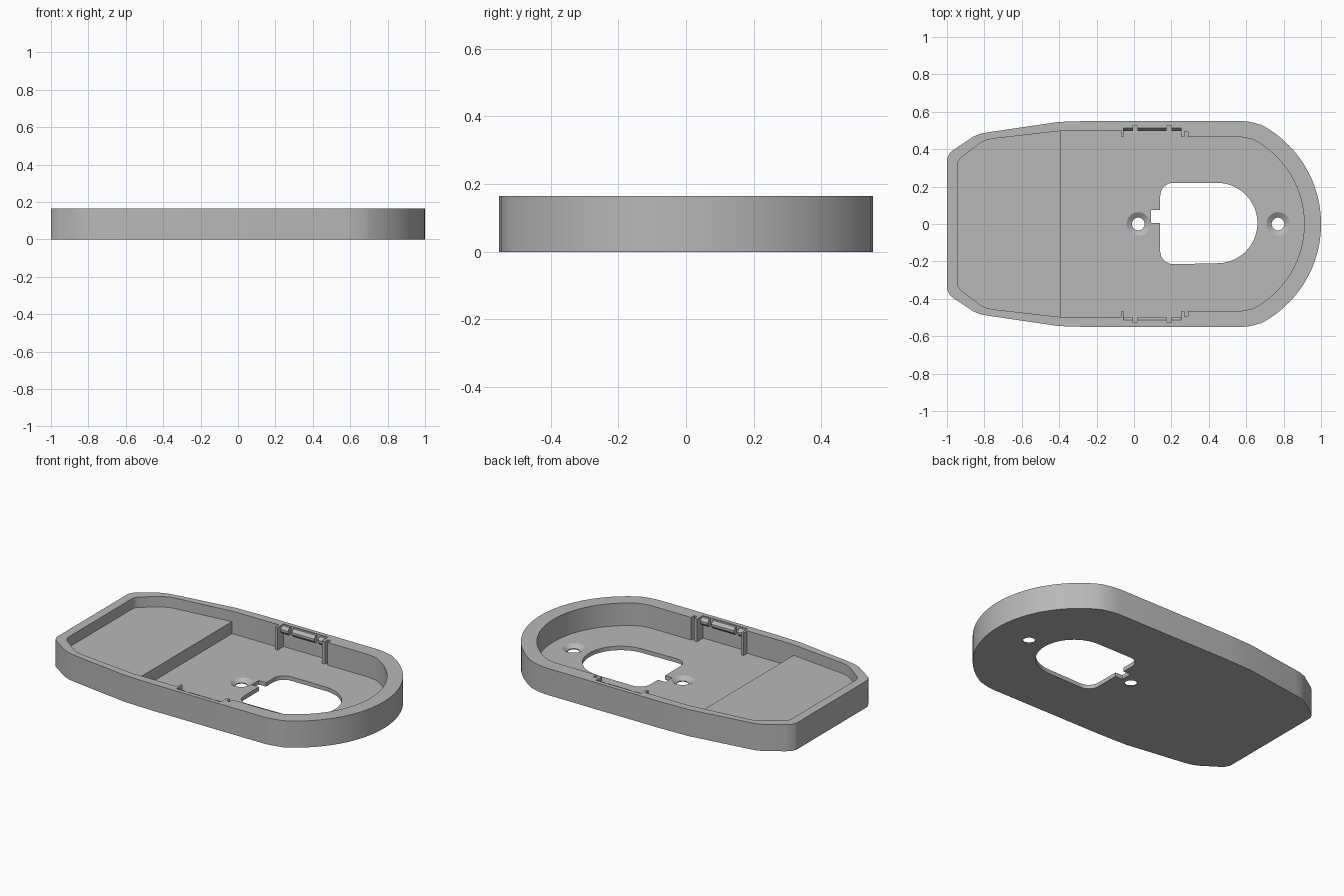
import bpy, bmesh, math

if "Cube" in bpy.data.objects:
    bpy.data.objects.remove(bpy.data.objects["Cube"], do_unlink=True)

HEIGHT, FLOOR, DECK, STEP_X = 0.165, 0.025, 0.1, -0.39

grey = bpy.data.materials.new("plain grey")
grey.use_nodes = True
GREY = (0.48, 0.48, 0.48, 1)
grey.diffuse_color = GREY
grey.node_tree.nodes["Principled BSDF"].inputs["Base Color"].default_value = GREY


def finish(name, bm):
    bmesh.ops.recalc_face_normals(bm, faces=bm.faces)
    mesh = bpy.data.meshes.new(name)
    bm.to_mesh(mesh)
    bm.free()
    mesh.materials.append(grey)
    obj = bpy.data.objects.new(name, mesh)
    bpy.context.collection.objects.link(obj)
    return obj


def prism(name, outline, z0, z1):
    bm = bmesh.new()
    face = bm.faces.new([bm.verts.new((x, y, z0)) for x, y in outline])
    ext = bmesh.ops.extrude_face_region(bm, geom=[face])
    top = [v for v in ext["geom"] if isinstance(v, bmesh.types.BMVert)]
    bmesh.ops.translate(bm, verts=top, vec=(0, 0, z1 - z0))
    return finish(name, bm)


def cone(name, x, r0, r1, z0, z1):
    bm = bmesh.new()
    bmesh.ops.create_cone(bm, cap_ends=True, segments=40, radius1=r0, radius2=r1, depth=z1 - z0)
    bmesh.ops.translate(bm, verts=bm.verts, vec=(x, 0, (z0 + z1) / 2))
    return finish(name, bm)


def arc(cx, cy, r, a0, a1, n):
    angles = [math.radians(a0 + (a1 - a0) * i / n) for i in range(n + 1)]
    return [(cx + r * math.cos(a), cy + r * math.sin(a)) for a in angles]


def mirrored(half):
    # half runs from the square end to the tip on y >= 0
    return half + [(x, -y) for x, y in reversed(half) if y > 1e-5]


def cut(obj, cutter):
    mod = obj.modifiers.new(cutter.name, "BOOLEAN")
    mod.operation = "DIFFERENCE"
    mod.solver = "EXACT"
    mod.object = cutter
    bpy.context.view_layer.objects.active = obj
    bpy.ops.object.modifier_apply(modifier=mod.name)
    bpy.data.objects.remove(cutter, do_unlink=True)


# Outer and inner outlines
outer = [(-1, 0.35), (-0.985, 0.38), (-0.96, 0.4), (-0.86, 0.467), (-0.82, 0.483), (-0.77, 0.492),
         (-0.4, 0.546), (-0.2, 0.552), (0.57, 0.552), (0.62, 0.546)]
outer += arc(0.4, 0, 0.6, 62, 0, 28)

inner_end = [(-0.945, 0.315), (-0.94, 0.335), (-0.925, 0.355), (-0.82, 0.433), (-0.79, 0.448),
             (-0.755, 0.456)]
post_wall = [(-0.37, 0.5), (-0.07, 0.5), (-0.07, 0.465), (-0.055, 0.465), (-0.055, 0.525),
             (0.25, 0.525), (0.25, 0.465), (0.27, 0.465), (0.27, 0.495), (0.29, 0.495),
             (0.29, 0.465), (0.57, 0.465)]
inner = inner_end + post_wall + arc(0.4, 0, 0.51, 63, 0, 28)

# Shell with its hollow
tray = prism("tray_shell", mirrored(outer), 0, HEIGHT)
cut(tray, prism("hollow", mirrored(inner), FLOOR, HEIGHT + 0.1))

# Window with one rounded end, and its side notch
window = (arc(0.21, 0.15, 0.07, 180, 90, 8) + arc(0.445, 0.005, 0.215, 90, -90, 28)
          + arc(0.21, -0.145, 0.07, 270, 180, 8)
          + [(0.14, 0.005), (0.09, 0.005), (0.09, 0.075), (0.14, 0.075)])
cut(tray, prism("window", window, -0.05, 0.08))

# Countersunk screw holes
for x in (0.023, 0.77):
    cut(tray, cone("screw_hole", x, 0.034, 0.034, -0.05, 0.08))
    cut(tray, cone("countersink", x, 0.03, 0.066, 0.003, FLOOR + 0.002))

# Raised deck at the square end, sunk slightly into the wall
y_step = 0.498
deck = [(x - 0.004, y + 0.004) for x, y in inner_end] + [(STEP_X, y_step + 0.004)]
prism("raised_deck", mirrored(deck), FLOOR - 0.005, DECK)

# Snap bars between the posts, with sloped upper faces
for side in (1, -1):
    label = "left" if side > 0 else "right"
    for i, (x0, x1) in enumerate(((-0.057, -0.005), (0.02, 0.175), (0.2, 0.252))):
        bm = bmesh.new()
        section = ((0.53, 0.115), (0.508, 0.115), (0.497, 0.128), (0.497, 0.142),
                   (0.512, 0.16), (0.53, 0.16))
        face = bm.faces.new([bm.verts.new((x0, side * y, z)) for y, z in section])
        ext = bmesh.ops.extrude_face_region(bm, geom=[face])
        moved = [v for v in ext["geom"] if isinstance(v, bmesh.types.BMVert)]
        bmesh.ops.translate(bm, verts=moved, vec=(x1 - x0, 0, 0))
        finish(f"{label}_snap_bar_{i + 1}", bm)

# Smooth the rounded walls, keep the edges crisp
bpy.ops.object.select_all(action="DESELECT")
tray.select_set(True)
bpy.context.view_layer.objects.active = tray
bpy.ops.object.shade_smooth_by_angle(angle=math.radians(25))
